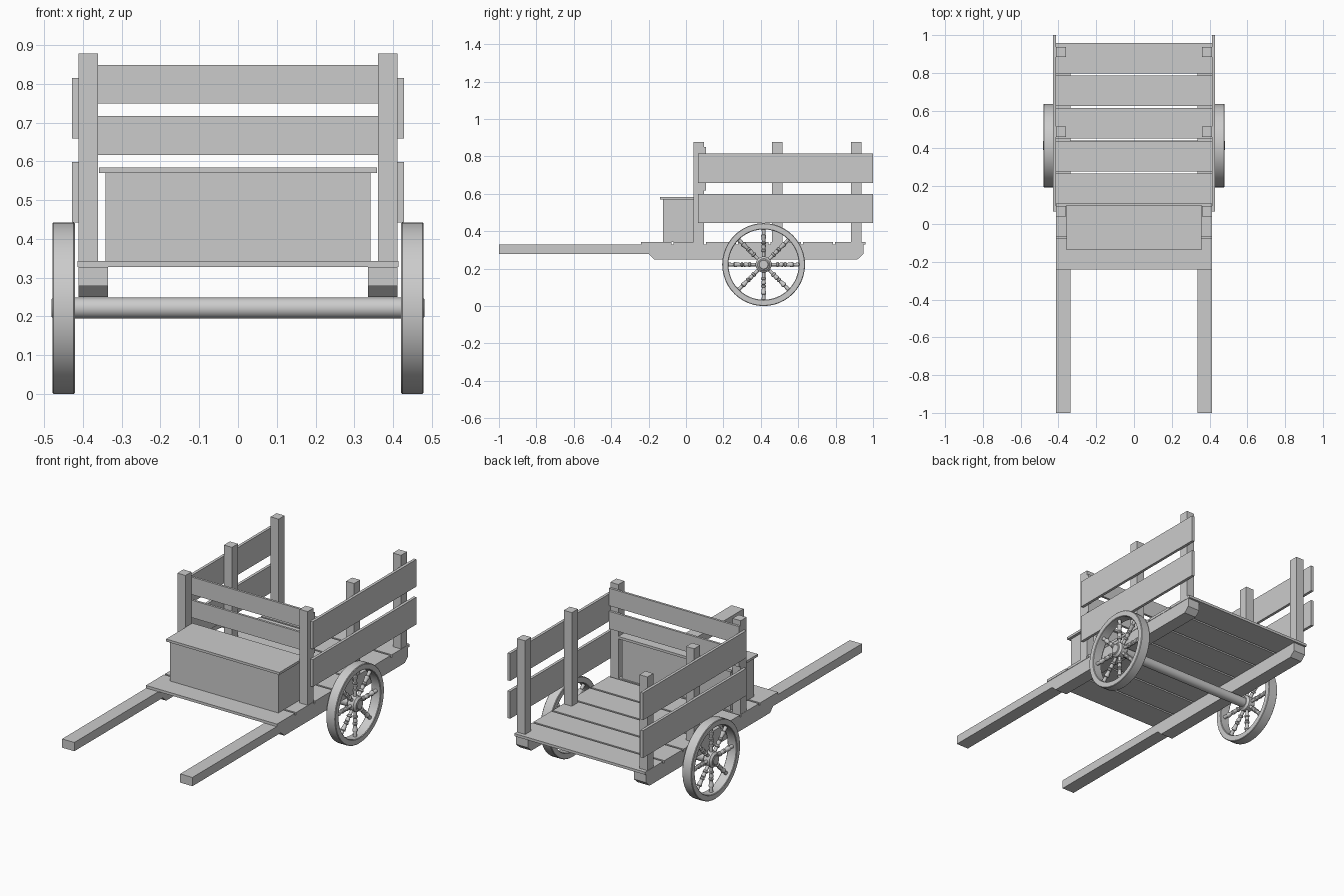
import bpy, bmesh, math
from mathutils import Matrix, Vector

if "Cube" in bpy.data.objects:
    bpy.data.objects.remove(bpy.data.objects["Cube"])

wood = bpy.data.materials.new("grey wood")
wood.diffuse_color = (0.6, 0.6, 0.6, 1)
wood.use_nodes = True
wood.node_tree.nodes["Principled BSDF"].inputs["Base Color"].default_value = wood.diffuse_color


def finish(name, bm, smooth=False):
    bmesh.ops.remove_doubles(bm, verts=bm.verts, dist=1e-5)
    bmesh.ops.recalc_face_normals(bm, faces=bm.faces)
    me = bpy.data.meshes.new(name)
    bm.to_mesh(me)
    bm.free()
    me.materials.append(wood)
    ob = bpy.data.objects.new(name, me)
    bpy.context.collection.objects.link(ob)
    if smooth:
        bpy.ops.object.select_all(action='DESELECT')
        ob.select_set(True)
        bpy.context.view_layer.objects.active = ob
        bpy.ops.object.shade_smooth_by_angle(angle=math.radians(35))
    return ob


def box(name, x0, x1, y0, y1, z0, z1):
    bm = bmesh.new()
    bmesh.ops.create_cube(bm, size=1)
    bmesh.ops.scale(bm, vec=(abs(x1 - x0), y1 - y0, z1 - z0), verts=bm.verts)
    bmesh.ops.translate(bm, vec=((x0 + x1) / 2, (y0 + y1) / 2, (z0 + z1) / 2), verts=bm.verts)
    return finish(name, bm)


def lathe(bm, profile, n, mat, closed=False):
    """Revolve (radius, height) points about local z."""
    rings = []
    for i in range(n):
        a = 2 * math.pi * i / n
        rings.append([bm.verts.new(mat @ Vector((r * math.cos(a), r * math.sin(a), h)))
                      for r, h in profile])
    m = len(profile)
    for i in range(n):
        A, B = rings[i], rings[(i + 1) % n]
        for j in range(m if closed else m - 1):
            k = (j + 1) % m
            bm.faces.new((A[j], B[j], B[k], A[k]))
    if not closed:
        bm.faces.new([r[0] for r in rings])
        bm.faces.new([r[-1] for r in rings])


# Floor planks
pitch = 1.2 / 6.94
for i in range(7):
    y = -0.24 + i * pitch
    box("floor_plank", -0.414, 0.414, y, y + 0.162, 0.328, 0.343)

# Side beams with long handles, chamfered at both ends
beam = [(-1, 0.328), (-1, 0.278), (-0.2, 0.278), (-0.17, 0.25),
        (0.918, 0.25), (0.948, 0.278), (0.948, 0.328)]
for s in (-1, 1):
    bm = bmesh.new()
    f = bm.faces.new([bm.verts.new((s * 0.335, y, z)) for y, z in beam])
    ex = bmesh.ops.extrude_face_region(bm, geom=[f])
    bmesh.ops.translate(bm, vec=(s * 0.077, 0, 0),
                        verts=[v for v in ex["geom"] if isinstance(v, bmesh.types.BMVert)])
    finish("beam_handle", bm)

    # Posts and side rails
    for y in (0.068, 0.488, 0.91):
        box("post", s * 0.361, s * 0.412, y - 0.027, y + 0.027, 0.343, 0.878)
    for z0, z1 in ((0.443, 0.599), (0.659, 0.815)):
        box("side_rail", s * 0.412, s * 0.428, 0.065, 1.0, z0, z1)

# Front slats behind the posts
for z0, z1 in ((0.617, 0.717), (0.749, 0.849)):
    box("front_slat", -0.411, 0.411, 0.095, 0.108, z0, z1)

# Seat box and lid
box("seat_box", -0.342, 0.342, -0.124, 0.088, 0.343, 0.57)
box("seat_lid", -0.358, 0.358, -0.138, 0.1, 0.57, 0.584)

# Axle
C = Vector((0, 0.415, 0.2215))
to_x = Matrix.Translation(C) @ Matrix.Rotation(math.pi / 2, 4, 'Y')
bm = bmesh.new()
lathe(bm, [(0.023, -0.481), (0.027, -0.477), (0.027, 0.477), (0.023, 0.481)], 32, to_x)
finish("axle", bm, True)

# Wheels: rim, hub and turned spokes
rim = [(0.188, 0.424), (0.188, 0.476), (0.191, 0.479), (0.2185, 0.479), (0.2215, 0.476),
       (0.2215, 0.424), (0.2185, 0.421), (0.191, 0.421)]
hub = [(0.032, 0.421), (0.036, 0.426), (0.043, 0.431), (0.043, 0.468), (0.036, 0.473), (0.032, 0.478)]
spoke = [(0.009, 0.035), (0.009, 0.068), (0.014, 0.071), (0.014, 0.079), (0.009, 0.082),
         (0.012, 0.098), (0.012, 0.104), (0.008, 0.108), (0.013, 0.112), (0.013, 0.119),
         (0.009, 0.123), (0.012, 0.145), (0.014, 0.149), (0.014, 0.157), (0.009, 0.161),
         (0.011, 0.191)]
for s in (-1, 1):
    side = to_x if s > 0 else Matrix.Translation(C) @ Matrix.Rotation(-math.pi / 2, 4, 'Y')
    bm = bmesh.new()
    lathe(bm, rim, 48, side, True)
    finish("wheel_rim", bm, True)
    bm = bmesh.new()
    lathe(bm, hub, 32, side)
    finish("wheel_hub", bm, True)
    bm = bmesh.new()
    for k in range(8):
        m = (Matrix.Translation(C + Vector((s * 0.45, 0, 0)))
             @ Matrix.Rotation(k * math.pi / 4, 4, 'X'))
        lathe(bm, spoke, 12, m)
    finish("wheel_spokes", bm, True)
